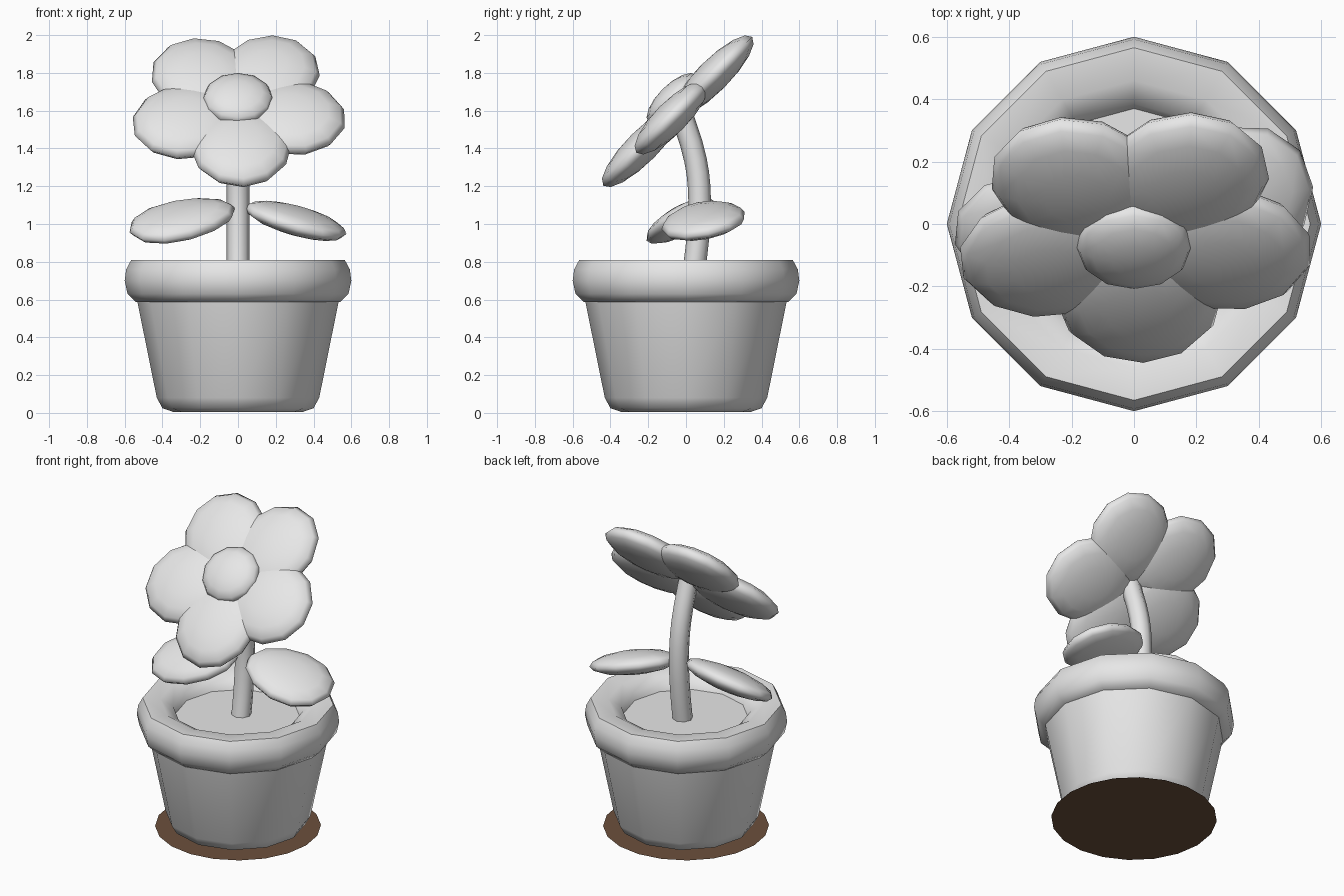
import bpy, bmesh, math
from mathutils import Matrix, Vector

if "Cube" in bpy.data.objects:
    bpy.data.objects.remove(bpy.data.objects["Cube"], do_unlink=True)


def material(name, rgb):
    m = bpy.data.materials.new(name)
    m.use_nodes = True
    m.diffuse_color = (*rgb, 1)
    m.node_tree.nodes["Principled BSDF"].inputs["Base Color"].default_value = (*rgb, 1)
    return m


GREY = material("light grey", (0.8, 0.8, 0.8))
BROWN = material("dark brown", (0.15, 0.08, 0.045))


def finish(name, bm, mat, sharp_angle=None):
    """Turn a bmesh into a shaded object."""
    mesh = bpy.data.meshes.new(name)
    bm.to_mesh(mesh)
    bm.free()
    mesh.materials.append(mat)
    ob = bpy.data.objects.new(name, mesh)
    bpy.context.collection.objects.link(ob)
    for p in mesh.polygons:
        p.use_smooth = True
    if sharp_angle:
        bpy.ops.object.select_all(action="DESELECT")
        ob.select_set(True)
        bpy.context.view_layer.objects.active = ob
        bpy.ops.object.shade_smooth_by_angle(angle=math.radians(sharp_angle))
    return ob


def lathe(name, profile, mat, sides=12):
    """Revolve (radius, height) points around z, capping open ends."""
    bm = bmesh.new()
    rings = []
    for r, z in profile:
        angles = [math.tau * i / sides for i in range(sides)]
        rings.append([bm.verts.new((r * math.cos(a), r * math.sin(a), z)) for a in angles])
    for low, high in zip(rings, rings[1:]):
        for i in range(sides):
            j = (i + 1) % sides
            bm.faces.new((low[i], low[j], high[j], high[i]))
    if len(rings) > 1:
        bm.faces.new(rings[0][::-1])
    bm.faces.new(rings[-1])
    return finish(name, bm, mat, 45)


def pad(name, centre, long_axis, wide_axis, size, taper=0.0):
    """Flattened ball aligned to two axes, optionally narrower at its root."""
    u = Vector(long_axis).normalized()
    w = Vector(wide_axis)
    w = (w - u * w.dot(u)).normalized()
    n = u.cross(w)
    bm = bmesh.new()
    bmesh.ops.create_uvsphere(bm, u_segments=12, v_segments=8, radius=1)
    for v in bm.verts:
        v.co.y *= 1 + taper * v.co.x
    frame = Matrix((u, w, n)).transposed().to_4x4()
    bm.transform(Matrix.Translation(centre) @ frame @ Matrix.Diagonal((*size, 1)))
    return finish(name, bm, GREY)


# Pot body, rolled rim, soil and the flat disc underneath
lathe("pot", [(0.34, 0.004), (0.4, 0.025), (0.43, 0.08), (0.535, 0.6)], GREY)
lathe("pot_rim", [(0.48, 0.587), (0.54, 0.587), (0.585, 0.63), (0.6, 0.7), (0.592, 0.76),
                  (0.565, 0.81), (0.46, 0.805), (0.385, 0.76), (0.365, 0.7)], GREY)
lathe("soil", [(0.38, 0.715)], GREY)
lathe("base_disc", [(0.49, 0.0)], BROWN, 20)

# Curved stem
curve = bpy.data.curves.new("stem", "CURVE")
curve.dimensions = "3D"
curve.bevel_depth = 0.06
curve.bevel_resolution = 2
curve.resolution_u = 3
curve.use_fill_caps = True
path = [(0.03, 0.68), (0.06, 0.9), (0.072, 1.13), (0.05, 1.34), (-0.03, 1.6)]
spline = curve.splines.new("BEZIER")
spline.bezier_points.add(len(path) - 1)
for point, (y, z) in zip(spline.bezier_points, path):
    point.co = (0, y, z)
    point.handle_left_type = point.handle_right_type = "AUTO"
curve.materials.append(GREY)
bpy.context.collection.objects.link(bpy.data.objects.new("stem", curve))

# Drooping leaves
pad("left_leaf", (0.305, 0.09, 1.018), (0.95, 0.1, -0.25), (0, 0.98, 0.19),
    (0.28, 0.225, 0.07), 0.12)
pad("right_leaf", (-0.295, -0.02, 1.02), (-0.94, -0.15, -0.22), (0, 0.9, 0.45),
    (0.29, 0.205, 0.07), 0.12)

# Flower head, leaning back at 45 degrees
side = Vector((1, 0, 0))
up = Vector((0, 1, 1)).normalized()
out = Vector((0, -1, 1)).normalized()
middle = up * 1.125 + out * 1.16
for k in range(5):
    a = math.radians(-87 + 72 * k)
    radial = side * math.cos(a) + up * math.sin(a)
    pad(f"petal_{k + 1}", middle + radial * 0.29, radial, out.cross(radial),
        (0.295, 0.268, 0.085))
pad("flower_centre", middle + out * 0.065, side, up, (0.187, 0.18, 0.075))
